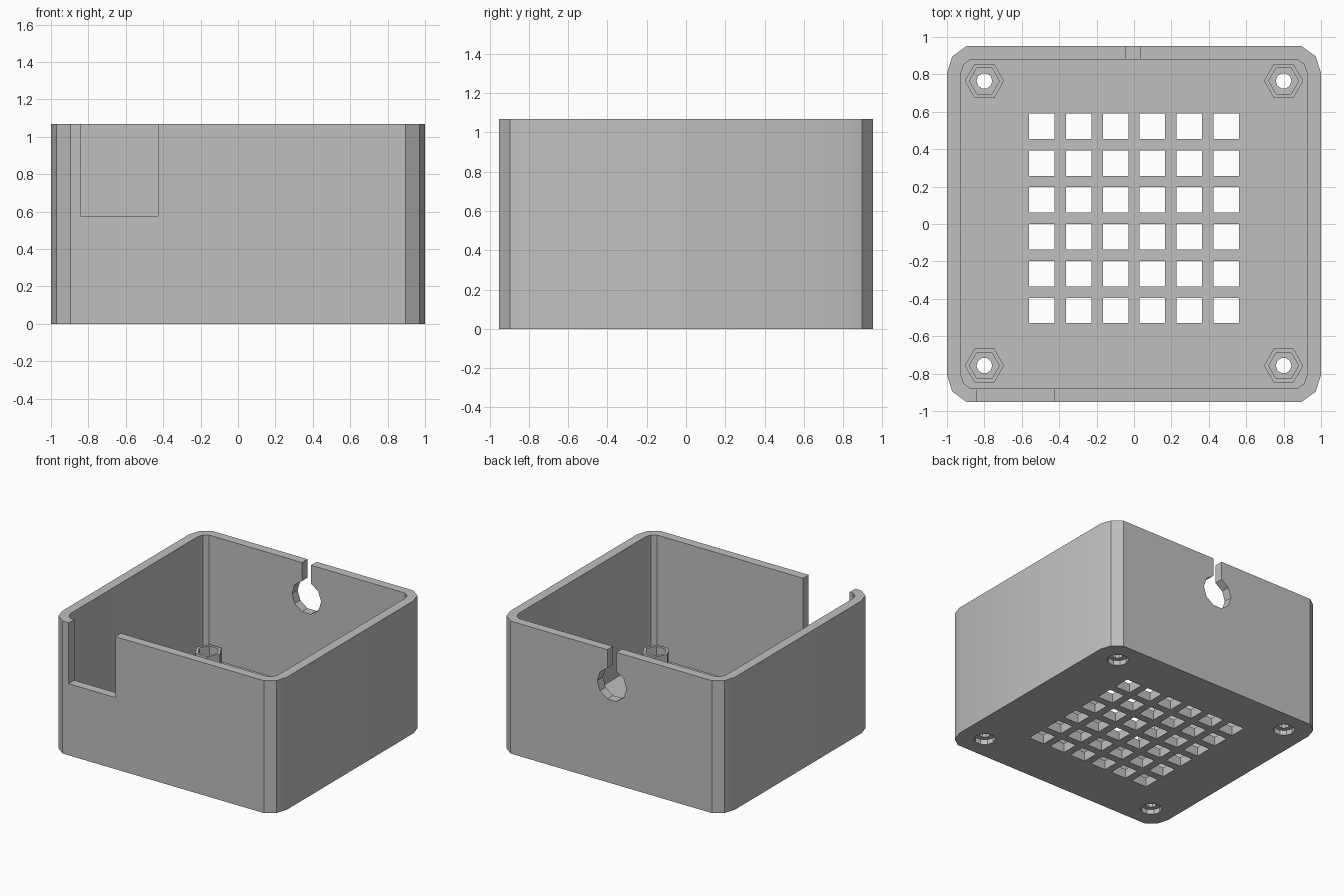
import bpy
import bmesh
from math import cos, sin, tau, radians
from mathutils import Matrix

if "Cube" in bpy.data.objects:
    bpy.data.objects.remove(bpy.data.objects["Cube"])

HEIGHT, FLOOR = 1.067, 0.075
CORNER = (0.85, 0.808)
SCREWS = [(x, y) for x in (-0.8, 0.8) for y in (-0.757, 0.765)]
STANDOFF_TOP = 0.2

grey = bpy.data.materials.new("plain grey")
grey.use_nodes = True
grey.diffuse_color = (0.53, 0.53, 0.53, 1)
grey.node_tree.nodes["Principled BSDF"].inputs["Base Color"].default_value = grey.diffuse_color


def ring(x, y, radius, sides):
    return [(x + radius * cos(tau * i / sides), y + radius * sin(tau * i / sides))
            for i in range(sides)]


def rect(x0, x1, y0, y1):
    return [(x0, y0), (x1, y0), (x1, y1), (x0, y1)]


def rounded_plan(radius):
    """Rectangle with faceted corners, as a counter-clockwise outline."""
    arc = [(radius * cos(a), radius * sin(a)) for a in (0, tau / 10, tau / 5)]
    quarter = [(CORNER[0] + x, CORNER[1] + y) for x, y in arc]
    half = quarter + [(-x, y) for x, y in reversed(quarter)]
    return half + [(-x, -y) for x, y in half]


def prisms(name, outlines, z0, z1, matrix=None):
    """Extrude every outline from z0 to z1 into one object."""
    bm = bmesh.new()
    for outline in outlines:
        base = bm.faces.new([bm.verts.new((x, y, z0)) for x, y in outline])
        new = bmesh.ops.extrude_face_region(bm, geom=[base])["geom"]
        top = [v for v in new if isinstance(v, bmesh.types.BMVert)]
        bmesh.ops.translate(bm, verts=top, vec=(0, 0, z1 - z0))
    if matrix:
        bm.transform(matrix)
    bmesh.ops.recalc_face_normals(bm, faces=bm.faces)
    mesh = bpy.data.meshes.new(name)
    bm.to_mesh(mesh)
    bm.free()
    obj = bpy.data.objects.new(name, mesh)
    bpy.context.collection.objects.link(obj)
    return obj


def cut(target, cutter):
    """Subtract the cutter and remove it."""
    mod = target.modifiers.new("cut", 'BOOLEAN')
    mod.operation, mod.solver, mod.object = 'DIFFERENCE', 'EXACT', cutter
    bpy.context.view_layer.objects.active = target
    bpy.ops.object.modifier_apply(modifier=mod.name)
    bpy.data.objects.remove(cutter)


def finish(obj):
    obj.data.materials.clear()
    obj.data.materials.append(grey)
    bpy.ops.object.select_all(action='DESELECT')
    obj.select_set(True)
    bpy.context.view_layer.objects.active = obj
    bpy.ops.object.shade_smooth_by_angle(angle=radians(20))


# Open box with faceted corners
case = prisms("case_shell", [rounded_plan(0.15)], 0, HEIGHT)
cut(case, prisms("cavity", [rounded_plan(0.075)], FLOOR, HEIGHT + 0.2))

# Ventilation grid in the floor
PITCH, HALF = 0.197, 0.068
centres = [(i - 2.5) * PITCH for i in range(6)]
vents = [rect(x - HALF, x + HALF, y + 0.03 - HALF, y + 0.03 + HALF)
         for x in centres for y in centres]
cut(case, prisms("vents", vents, -0.1, FLOOR + 0.1))

# Rectangular opening in the front wall
cut(case, prisms("front_opening", [rect(-0.843, -0.428, -1.1, -0.8)], 0.577, HEIGHT + 0.1))

# Cable hole with an entry slot in the back wall
upright = Matrix.Rotation(radians(90), 4, 'X')
cut(case, prisms("cable_hole", [ring(-0.005, 0.795, 0.13, 10)], -1.1, -0.8, upright))
cut(case, prisms("cable_slot", [rect(-0.045, 0.035, 0.8, 1.1)], 0.8, HEIGHT + 0.1))

# Screw holes, counterbored from below
cut(case, prisms("screw_holes", [ring(x, y, 0.042, 10) for x, y in SCREWS], -0.1, 0.4))
cut(case, prisms("counterbores", [ring(x, y, 0.08, 10) for x, y in SCREWS], -0.1, 0.04))
finish(case)

# Hexagonal standoffs with nut pockets
for x, y in SCREWS:
    side = ("back_" if y > 0 else "front_") + ("left" if x > 0 else "right")
    post = prisms(side + "_standoff", [ring(x, y, 0.105, 6)], FLOOR, STANDOFF_TOP)
    cut(post, prisms("bore", [ring(x, y, 0.042, 10)], -0.1, 0.4))
    cut(post, prisms("nut_pocket", [ring(x, y, 0.08, 6)], 0.11, 0.4))
    finish(post)
